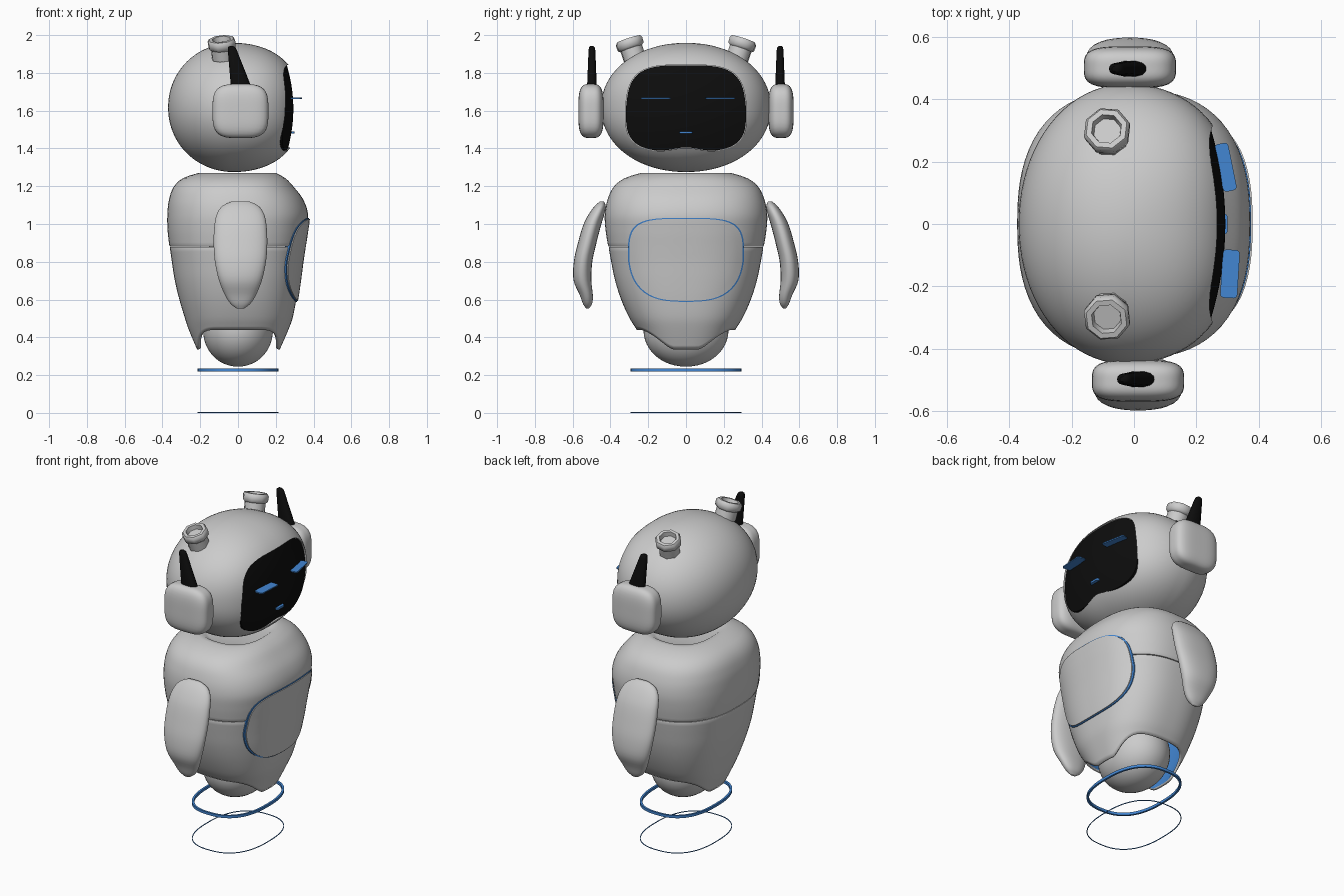
import bpy, bmesh, math
from mathutils import Vector, Matrix

if "Cube" in bpy.data.objects:
    bpy.data.objects.remove(bpy.data.objects["Cube"])


def material(name, rgb):
    m = bpy.data.materials.new(name)
    m.diffuse_color = (*rgb, 1)
    m.use_nodes = True
    m.node_tree.nodes["Principled BSDF"].inputs["Base Color"].default_value = m.diffuse_color
    return m


SHELL = material("shell_grey", (0.6, 0.6, 0.6))
BLUE = material("glow_blue", (0.055, 0.24, 0.65))
BLACK = material("gloss_black", (0.004, 0.004, 0.004))


def finish(name, bm, mats, angle=40):
    bmesh.ops.recalc_face_normals(bm, faces=bm.faces)
    me = bpy.data.meshes.new(name)
    bm.to_mesh(me)
    bm.free()
    ob = bpy.data.objects.new(name, me)
    bpy.context.collection.objects.link(ob)
    for m in mats:
        me.materials.append(m)
    smooth(ob, angle)
    return ob


def smooth(ob, angle):
    bpy.ops.object.select_all(action='DESELECT')
    ob.select_set(True)
    bpy.context.view_layer.objects.active = ob
    bpy.ops.object.shade_smooth_by_angle(angle=math.radians(angle))


def loft(name, rings, mats, cap=(True, True), loop=False, angle=40):
    """Skin a list of closed point rings."""
    bm = bmesh.new()
    vs = [[bm.verts.new(p) for p in r] for r in rings]
    pairs = list(zip(vs, vs[1:])) + ([(vs[-1], vs[0])] if loop else [])
    for a, b in pairs:
        for i in range(len(a)):
            j = (i + 1) % len(a)
            bm.faces.new((a[i], a[j], b[j], b[i]))
    if not loop:
        for flag, r in zip(cap, (vs[0], vs[-1])):
            if flag:
                bm.faces.new(r)
    return finish(name, bm, mats, angle)


def sup(t, p):
    """Unit superellipse point."""
    c, s = math.cos(t), math.sin(t)
    k = (abs(c) ** p + abs(s) ** p) ** (-1 / p)
    return c * k, s * k


def angles(n):
    return [2 * math.pi * i / n for i in range(n)]


def superball(name, centre, half, p, mat, front=0.0, seg=48):
    bm = bmesh.new()
    bmesh.ops.create_uvsphere(bm, u_segments=seg, v_segments=seg // 2, radius=1)
    for v in bm.verts:
        d = v.co.normalized()
        q = p + front * max(0, d.x)
        k = sum(abs(c) ** q for c in d) ** (-1 / q)
        v.co = Vector([centre[i] + half[i] * d[i] * k for i in range(3)])
    return finish(name, bm, [mat])


def table(rows, z):
    """Smooth interpolation of profile rows keyed by height."""
    z = min(max(z, rows[0][0]), rows[-1][0])
    i = max(k for k in range(len(rows) - 1) if rows[k][0] <= z)
    a, b = rows[i], rows[i + 1]
    pa, nb = rows[max(i - 1, 0)], rows[min(i + 2, len(rows) - 1)]
    h = b[0] - a[0]
    t = (z - a[0]) / h
    out = []
    for c in range(1, len(a)):
        ma = (b[c] - pa[c]) / (b[0] - pa[0]) * h
        mb = (nb[c] - a[c]) / (nb[0] - a[0]) * h
        out.append((2*t**3 - 3*t*t + 1) * a[c] + (t**3 - 2*t*t + t) * ma
                   + (3*t*t - 2*t**3) * b[c] + (t**3 - t*t) * mb)
    return out


# torso profile: height, back depth, front depth, half width
TORSO = [(.33, .215, .22, .2), (.44, .262, .268, .262), (.5, .282, .29, .3), (.6, .312, .31, .345),
         (.7, .336, .325, .377), (.8, .352, .338, .398), (.88, .363, .35, .412), (.97, .373, .364, .426),
         (1.05, .374, .371, .43), (1.13, .365, .345, .415), (1.2, .338, .292, .38), (1.245, .287, .248, .32),
         (1.27, .21, .2, .24)]
P = 2.5


def torso_point(t, z, s=1.0):
    back, front, wide = table(TORSO, z)
    c, w = sup(t, P)
    return (c * s * (front if c > 0 else back), w * s * wide, z)


def torso_x(y, z):
    _, front, wide = table(TORSO, z)
    return front * max(0, 1 - abs(y / wide) ** P) ** (1 / P)


TS = angles(80)

# upper torso with a shallow blue-lined neck dish
up = [[torso_point(t, .882, .96) for t in TS], [torso_point(t, .882, .992) for t in TS]]
up += [[torso_point(t, .89 + .38 * i / 28) for t in TS] for i in range(29)]
for s, z in ((.88, 1.27), (.78, 1.255), (.72, 1.25), (.1, 1.25)):
    up.append([(.205 * s * sup(t, P)[0], .24 * s * sup(t, P)[1], z) for t in TS])
chest = loft("upper_torso", up, [SHELL, BLUE])
for f in chest.data.polygons:
    if f.center.z < 1.2525 and f.center.z > 1.2501:
        f.material_index = 1


# lower torso shell: scalloped rim, blue inside
def rim(t):
    k = min(max((abs(sup(t, P)[1]) - .3) / .65, 0), 1)
    return .335 + .105 * k * k * (3 - 2 * k)


low = [[torso_point(t, .878, .96) for t in TS], [torso_point(t, .878, .988) for t in TS]]
low += [[torso_point(t, .872 + (rim(t) - .872) * i / 24, .995) for t in TS] for i in range(25)]
hips = loft("lower_torso", low, [SHELL, BLUE], cap=(True, False))
sol = hips.modifiers.new("thickness", 'SOLIDIFY')
sol.thickness, sol.offset, sol.material_offset = .015, -1, 1

superball("tail_pod", (0, 0, .44), (.185, .225, .195), 2.05, SHELL)


def plate(name, outline, surf, back, mat, n=72, rings=10):
    """Closed solid: curved front following surf(y, z), back at back(y, z)."""
    pts = [outline(t) for t in angles(n)]
    cy, cz = 0, sum(p[1] for p in pts) / n
    def ring(k, f):
        out = []
        for y, z in pts:
            a, b = cy + (y - cy) * k, cz + (z - cz) * k
            out.append((f(a, b), a, b))
        return out
    ks = [.02 + .98 * i / rings for i in range(rings + 1)]
    return loft(name, [ring(k, surf) for k in ks] + [ring(k, back) for k in reversed(ks)], [mat])


# belly panel over a thin blue border
def belly(scale):
    def f(t):
        y, z = sup(t, 4)
        w = .3 - .055 * max(0, -z) ** 1.5
        return y * w * scale, .82 + z * .207 * scale - .02 * (1 - y * y) * (z < 0) * abs(z)
    return f


plate("belly_border", belly(1.025), lambda y, z: torso_x(y, z) + .004, lambda y, z: torso_x(y, z) - .02, BLUE)
plate("belly_panel", belly(1), lambda y, z: torso_x(y, z) + .009, lambda y, z: torso_x(y, z) - .02, SHELL)

# head with a pocket cut for the face screen
head = superball("head", (-.02, 0, 1.617), (.35, .45, .342), 2.05, SHELL, .4, 80)


def face(scale):
    def f(t):
        y, z = sup(t, 3.6)
        a = y * (.318 - .025 * max(0, z)) * scale
        b = 1.612 + z * .228 * scale
        if z < 0:
            b += .022 * math.exp(-(a / .09) ** 2)
        return a, b
    return f


def screen_x(y, z):
    return .293 - .5 * y * y - .65 * (z - 1.61) ** 2


cutter = plate("screen_cutter", face(1.01), lambda y, z: .6, lambda y, z: screen_x(y, z) - .015, SHELL)
cutter.hide_render = True
cut = head.modifiers.new("screen_pocket", 'BOOLEAN')
cut.object, cut.operation, cut.solver = cutter, 'DIFFERENCE', 'EXACT'
bpy.context.view_layer.objects.active = head
bpy.ops.object.modifier_apply(modifier=cut.name)
bpy.data.objects.remove(cutter)
smooth(head, 40)
plate("face_screen", face(1), screen_x, lambda y, z: screen_x(y, z) - .03, BLACK)


# eyes and mouth: thin glowing slabs standing out of the screen
def slab(name, centre, size, turn=0):
    bm = bmesh.new()
    bmesh.ops.create_cube(bm, size=1, matrix=Matrix.Translation(centre) @ Matrix.Rotation(turn, 4, 'Z')
                          @ Matrix.Diagonal((*size, 1)))
    edges = [e for e in bm.edges if abs(e.verts[0].co.z - e.verts[1].co.z) > .001]
    bmesh.ops.bevel(bm, geom=edges, offset=.012, segments=3, affect='EDGES', profile=.5)
    finish(name, bm, [BLUE])


slab("eye_left", (.294, .182, 1.666), (.045, .155, .007), .2)
slab("eye_right", (.308, -.16, 1.666), (.055, .155, .007), -.06)
slab("mouth", (.285, 0, 1.484), (.03, .068, .012))


def tube_ring(name, z, h, w, p=2.5):
    rings = [[((.215 - d) * sup(t, p)[0], (.293 - d) * sup(t, p)[1], z + e) for t in angles(64)]
             for d, e in ((0, 0), (0, h), (w, h), (w, 0))]
    loft(name, rings, [BLUE], loop=True)


tube_ring("hover_ring", .22, .016, .012)
tube_ring("ground_ring", 0, .004, .004)

# arm sections: height, centre y, half thickness, half width
ARM = [(.553, .522, .008, .02), (.575, .521, .023, .05), (.62, .527, .034, .08), (.7, .548, .047, .113),
       (.8, .545, .049, .135), (.9, .523, .049, .142), (1.0, .495, .047, .137), (1.06, .47, .04, .122),
       (1.1, .452, .027, .09), (1.12, .445, .01, .045)]

for side, label in ((1, "left"), (-1, "right")):
    dx = -.013 * side
    # flipper arms
    rings = []
    for i in range(33):
        z = .553 + .567 * (1 - math.cos(math.pi * i / 32)) / 2
        cy, th, wd = table(ARM, z)
        rings.append([(dx + wd * sup(t, 2.3)[0], side * (cy + th * sup(t, 2.3)[1]), z) for t in angles(32)])
    loft(label + "_arm", rings, [SHELL], angle=60)
    # ear pods and antennae
    superball(label + "_ear", (dx, side * .503, 1.598), (.148, .067, .143), 3.6, SHELL)
    rings = []
    for z, cx, a, b in ((1.72, .005, .055, .026), (1.92, -.043, .024, .018), (1.935, -.046, .02, .015),
                        (1.942, -.048, .01, .008)):
        rings.append([(dx + cx + a * sup(t, 2.5)[0], side * .498 + b * sup(t, 2.5)[1], z) for t in angles(16)])
    loft(label + "_antenna", rings, [BLACK])
    # hollow octagonal studs on the crown
    tilt = Vector((-.1, side * .33, 1)).to_track_quat('Z', 'Y').to_matrix()
    base = Vector((-.08, side * .278, 1.895))
    rings = [[base + tilt @ Vector((r * math.cos(t), r * math.sin(t), z)) for t in angles(8)]
             for r, z in ((.062, -.02), (.062, .035), (.075, .045), (.077, .075), (.068, .088), (.05, .088),
                          (.045, .06), (.02, .06))]
    loft(label + "_crown_stud", rings, [SHELL], angle=50)
